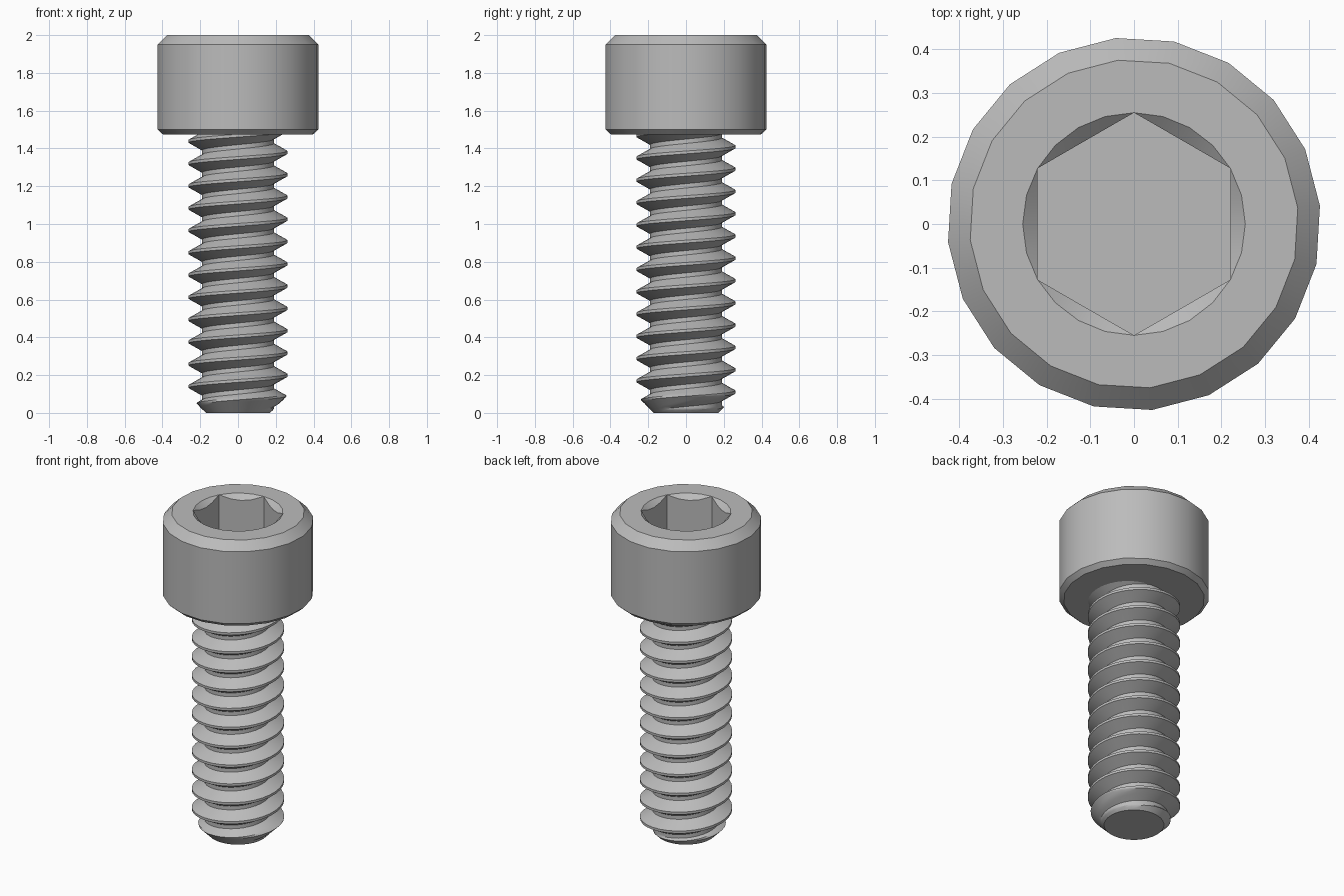
import bpy, bmesh
from math import sin, cos, pi, radians

cube = bpy.data.objects.get("Cube")
if cube:
    bpy.data.objects.remove(cube, do_unlink=True)

steel = bpy.data.materials.new("grey_steel")
steel.use_nodes = True
GREY = (0.5, 0.5, 0.5, 1)
steel.diffuse_color = GREY
steel.node_tree.nodes["Principled BSDF"].inputs["Base Color"].default_value = GREY


def point(r, angle, z):
    return (r * cos(angle), r * sin(angle), z)


def bridge(bm, lower, upper):
    """Join two equal closed rings with quads."""
    n = len(lower)
    for i in range(n):
        j = (i + 1) % n
        bm.faces.new((lower[i], lower[j], upper[j], upper[i]))


def finish(bm, name):
    bmesh.ops.recalc_face_normals(bm, faces=bm.faces)
    mesh = bpy.data.meshes.new(name)
    bm.to_mesh(mesh)
    bm.free()
    mesh.materials.append(steel)
    obj = bpy.data.objects.new(name, mesh)
    bpy.context.collection.objects.link(obj)
    bpy.ops.object.select_all(action='DESELECT')
    obj.select_set(True)
    bpy.context.view_layer.objects.active = obj
    bpy.ops.object.shade_smooth_by_angle(angle=radians(30))


# Head: chamfered cylinder with a countersunk hexagonal socket
TOP, SIDES, RIM_SIDES = 2.0, 20, 24
RIM, APOTHEM, FLOOR = 0.255, 0.221, 1.72
bm = bmesh.new()
outer = []
for r, z in [(0.4, 1.475), (0.428, 1.5), (0.428, 1.95), (0.377, TOP)]:
    outer.append([bm.verts.new(point(r, radians(5.6) + 2 * pi * i / SIDES, z))
                  for i in range(SIDES)])
for lower, upper in zip(outer, outer[1:]):
    bridge(bm, lower, upper)
bm.faces.new(outer[0])

rim, arc, floor = [], [], []
for i in range(RIM_SIDES):
    a = 2 * pi * i / RIM_SIDES
    off_centre = (a + pi / 6) % (pi / 3) - pi / 6
    hex_r = min(RIM, APOTHEM / cos(off_centre))
    rim.append(bm.verts.new(point(RIM, a, TOP)))
    arc.append(bm.verts.new(point(hex_r, a, TOP - (RIM - hex_r) * 0.9)))
    floor.append(bm.verts.new(point(hex_r, a, FLOOR)))
bridge(bm, arc, rim)
bridge(bm, floor, arc)
bm.faces.new(floor)
bmesh.ops.remove_doubles(bm, verts=bm.verts, dist=0.001)
open_edges = [e for e in bm.edges if e.is_boundary]
bmesh.ops.triangle_fill(bm, edges=open_edges, use_beauty=True, normal=(0, 0, 1))
finish(bm, "socket_head")

# Threaded shank: helical strip of one thread profile, tapered at the tip
PITCH, CREST, ROOT, TIP = 0.118, 0.262, 0.19, 0.17
SHANK_TOP, STEPS, SPLIT = 1.49, 32, 4
corners = [(-0.0075, CREST), (0.0075, CREST), (0.0475, ROOT),
           (0.0705, ROOT), (PITCH - 0.0075, CREST)]
profile = [corners[0]]
for (z0, r0), (z1, r1) in zip(corners, corners[1:]):
    for s in range(1, SPLIT + 1):
        t = s / SPLIT
        profile.append((z0 + (z1 - z0) * t, r0 + (r1 - r0) * t))

bm = bmesh.new()
previous = None
for k in range(-3 * STEPS, 14 * STEPS + 1):
    column = []
    for dz, r in profile:
        z = 0.081 + PITCH * k / STEPS + dz
        if z >= SHANK_TOP:
            z, r = SHANK_TOP, ROOT
        z = max(z, 0)
        column.append(bm.verts.new(point(min(r, TIP + z), 2 * pi * k / STEPS, z)))
    if previous:
        for j in range(len(profile) - 1):
            bm.faces.new((previous[j], column[j], column[j + 1], previous[j + 1]))
    previous = column
bmesh.ops.remove_doubles(bm, verts=bm.verts, dist=0.0002)
# Close the tip and the end hidden inside the head
for level in (0, SHANK_TOP):
    ring = [e for e in bm.edges if all(abs(v.co.z - level) < 0.0001 for v in e.verts)]
    bmesh.ops.contextual_create(bm, geom=ring)
finish(bm, "threaded_shank")
